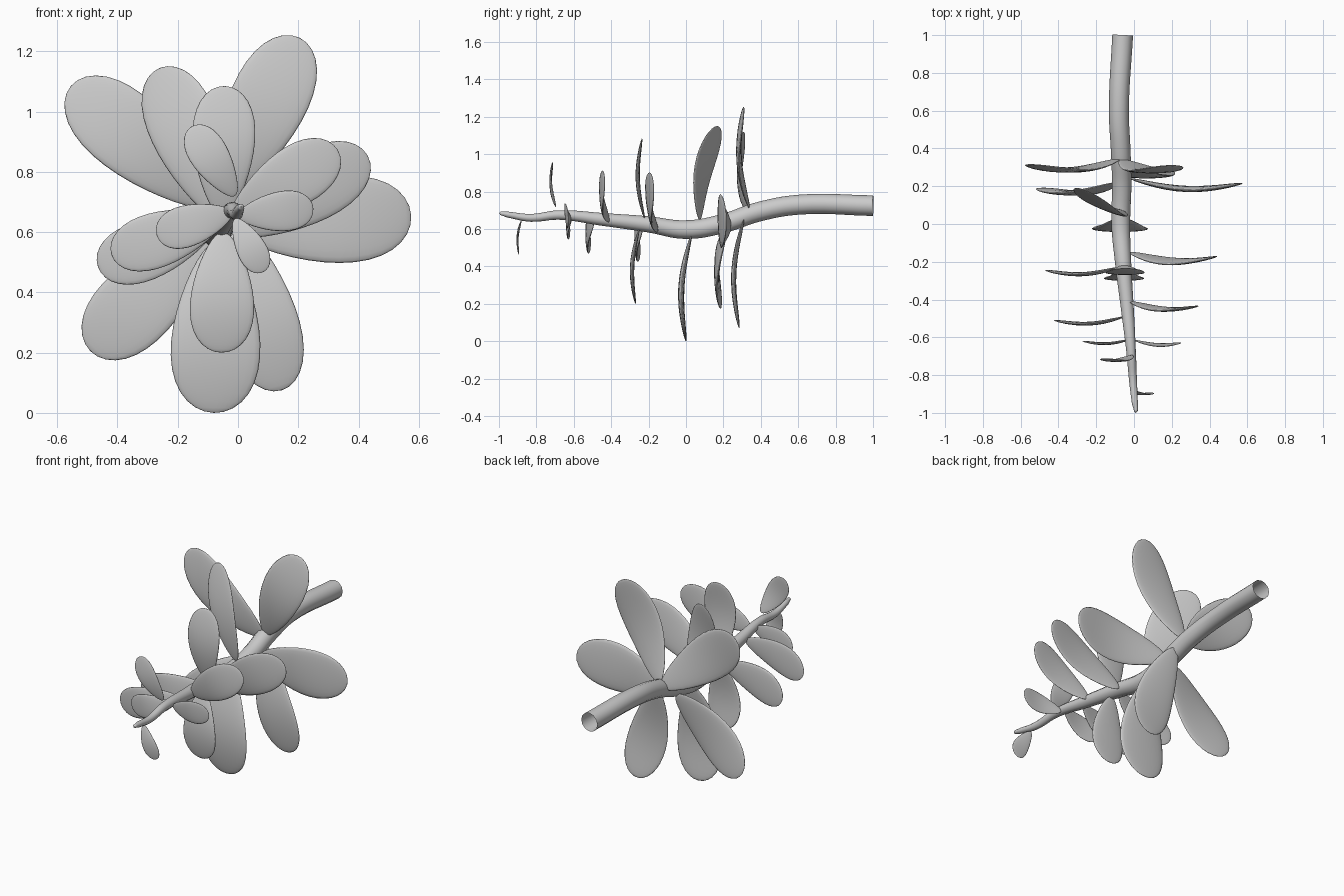
import bpy, bmesh, math
from mathutils import Vector


# Stem: tapering round tube, open at the cut end
STEM = [  # x, y, z, radius
    (-0.06, 1.00, 0.725, 0.055), (-0.08, 0.60, 0.73, 0.053),
    (-0.07, 0.38, 0.69, 0.052), (-0.065, 0.20, 0.63, 0.051),
    (-0.07, 0.00, 0.597, 0.05), (-0.058, -0.20, 0.625, 0.043),
    (-0.035, -0.45, 0.652, 0.034), (-0.015, -0.68, 0.675, 0.025),
    (-0.005, -0.83, 0.66, 0.021), (0.005, -0.95, 0.677, 0.016),
    (0.01, -0.99, 0.684, 0.010), (0.01, -1.00, 0.685, 0.001)]
curve = bpy.data.curves.new("stem", 'CURVE')
curve.dimensions = '3D'
curve.bevel_depth = 1.0
curve.bevel_resolution = 4
curve.resolution_u = 6
spline = curve.splines.new('BEZIER')
spline.bezier_points.add(len(STEM) - 1)
for bp, (x, y, z, r) in zip(spline.bezier_points, STEM):
    bp.co = (x, y, z)
    bp.radius = r
    bp.handle_left_type = bp.handle_right_type = 'AUTO'
stem = bpy.data.objects.new("stem", curve)
bpy.context.collection.objects.link(stem)
stem.select_set(True)
bpy.context.view_layer.objects.active = stem
bpy.ops.object.convert(target='MESH')
bpy.ops.object.shade_smooth_by_angle(angle=math.radians(40))


def leaf(name, base, tip, width, roll=0.0):
    """Thin lens-shaped paddle, wider towards the tip and bowed forwards."""
    base, tip = Vector(base), Vector(tip)
    axis = tip - base
    length = axis.length
    side = Vector((axis.z, 0, -axis.x)).normalized()
    bm = bmesh.new()
    bmesh.ops.create_uvsphere(bm, u_segments=24, v_segments=18, radius=1)
    for v in bm.verts:
        u, d, h = v.co
        t = (h + 1) / 2
        across = u * (0.95 + 0.3 * h) * width / 2
        bow = -0.07 * length * math.sin(math.pi * t)
        v.co = base + axis * t + side * across
        v.co.y += bow + roll * across + d * 0.055 * width
    bmesh.ops.recalc_face_normals(bm, faces=bm.faces)
    for f in bm.faces:
        f.smooth = True
    me = bpy.data.meshes.new(name)
    bm.to_mesh(me)
    bm.free()
    bpy.context.collection.objects.link(bpy.data.objects.new(name, me))


# Leaves spiralling along the stem, shrinking towards the tip
LEAVES = [  # base, tip, width, roll
    ((-0.06, 0.34, 0.71), (0.205, 0.31, 1.245), 0.26, 0),
    ((-0.08, 0.345, 0.69), (-0.555, 0.315, 1.085), 0.265, 0),
    ((-0.03, 0.31, 0.65), (0.145, 0.285, 0.075), 0.25, 0),
    ((-0.02, 0.24, 0.62), (0.575, 0.215, 0.655), 0.29, 0.03),
    ((-0.09, 0.22, 0.60), (-0.49, 0.19, 0.205), 0.265, 0),
    ((-0.06, 0.07, 0.65), (-0.26, 0.18, 1.145), 0.235, -0.35),
    ((-0.065, 0.03, 0.57), (-0.08, 0.0, 0.0), 0.30, 0),
    ((-0.02, -0.15, 0.60), (0.43, -0.175, 0.855), 0.235, 0.12),
    ((-0.05, -0.22, 0.65), (-0.045, -0.235, 1.085), 0.21, 0),
    ((-0.085, -0.23, 0.615), (-0.465, -0.245, 0.485), 0.20, 0),
    ((-0.05, -0.25, 0.60), (-0.055, -0.27, 0.20), 0.215, 0),
    ((-0.02, -0.41, 0.65), (0.33, -0.435, 0.875), 0.20, 0.06),
    ((-0.05, -0.49, 0.645), (-0.42, -0.51, 0.525), 0.185, 0),
    ((-0.02, -0.61, 0.665), (-0.27, -0.62, 0.59), 0.14, 0),
    ((0.0, -0.615, 0.655), (0.25, -0.63, 0.68), 0.135, 0.1),
    ((-0.01, -0.695, 0.72), (-0.155, -0.712, 0.95), 0.13, 0),
    ((-0.01, -0.88, 0.645), (0.085, -0.893, 0.468), 0.10, 0)]
for i, (base, tip, width, roll) in enumerate(LEAVES, 1):
    leaf(f"leaf_{i:02d}", base, tip, width, roll)
